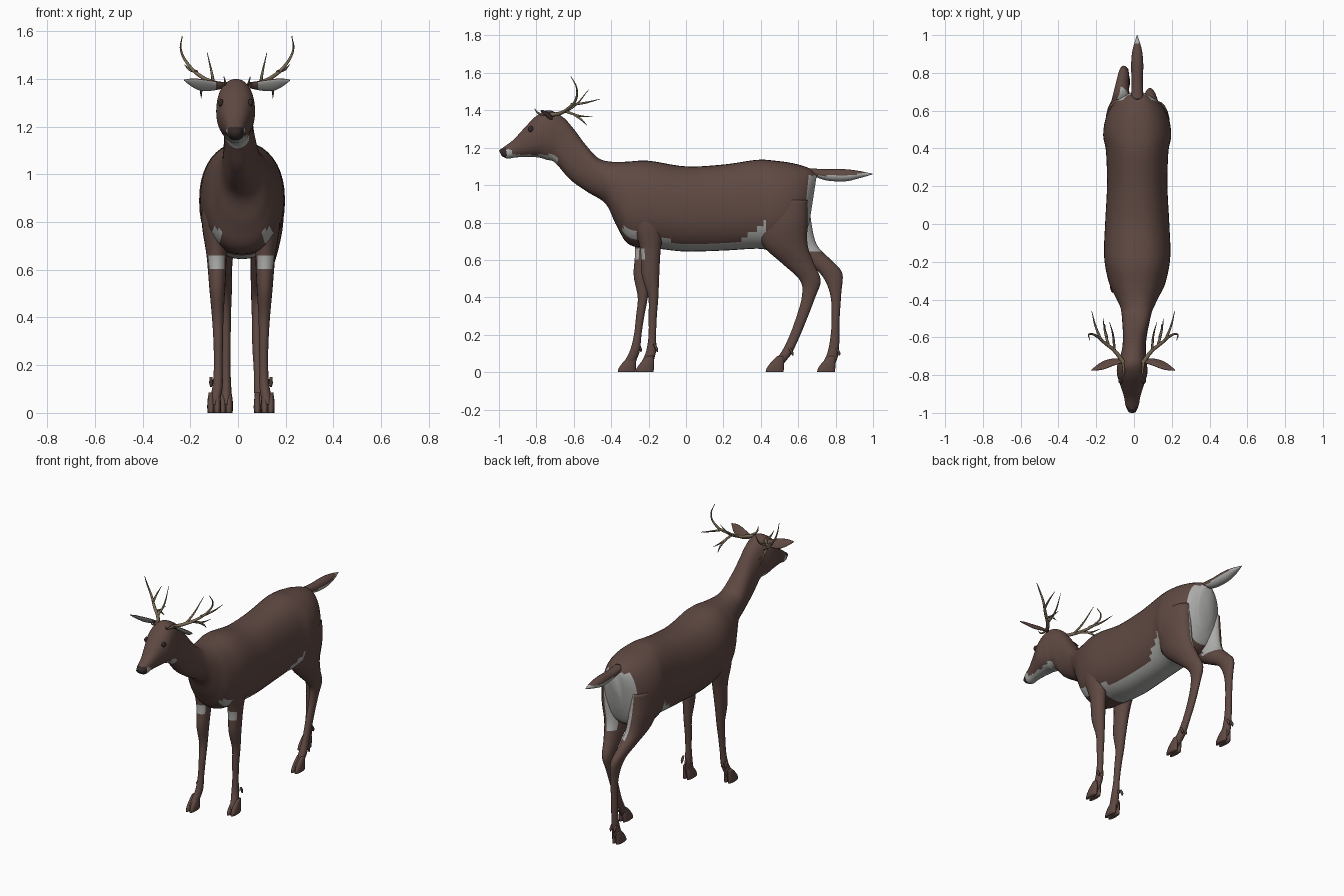
import bpy
import bmesh
from math import cos, sin, pi, copysign
from mathutils import Vector

cube = bpy.data.objects.get("Cube")
if cube:
    bpy.data.objects.remove(cube, do_unlink=True)


def make_material(name, colour):
    mat = bpy.data.materials.new(name)
    mat.use_nodes = True
    mat.diffuse_color = (*colour, 1)
    shader = next(n for n in mat.node_tree.nodes if n.type == "BSDF_PRINCIPLED")
    shader.inputs["Base Color"].default_value = (*colour, 1)
    shader.inputs["Roughness"].default_value = 0.8
    return mat


COAT = make_material("brown_coat", (0.115, 0.066, 0.055))
PALE = make_material("pale_fur", (0.42, 0.42, 0.41))
DARK = make_material("dark_nose_and_eyes", (0.035, 0.024, 0.022))
HORN = make_material("antler_bone", (0.19, 0.145, 0.09))


def smooth_rows(rows, steps):
    """Catmull-Rom interpolation between rows of numbers."""
    out = []
    last = len(rows) - 1
    for i in range(last):
        a, b, c, d = (rows[max(0, min(last, i + k))] for k in (-1, 0, 1, 2))
        for s in range(steps):
            t = s / steps
            out.append([q + t / 2 * (r - p + t * (2 * p - 5 * q + 4 * r - w
                        + t * (3 * (q - r) + w - p)))
                        for p, q, r, w in zip(a, b, c, d)])
    return out + [list(rows[-1])]


def loft(name, rings, sides=24, rule=None, power=1.0):
    """Skin oval rings given as centre, half-axis u and half-axis v."""
    bm = bmesh.new()
    loops = []
    for centre, u, v in rings:
        loop = []
        for k in range(sides):
            c, s = cos(2 * pi * k / sides), sin(2 * pi * k / sides)
            c, s = copysign(abs(c) ** power, c), copysign(abs(s) ** power, s)
            loop.append(bm.verts.new(centre + u * c + v * s))
        loops.append(loop)
    for a, b in zip(loops, loops[1:]):
        for k in range(sides):
            n = (k + 1) % sides
            bm.faces.new((a[k], a[n], b[n], b[k]))
    bm.faces.new(loops[0])
    bm.faces.new(loops[-1])
    bmesh.ops.recalc_face_normals(bm, faces=bm.faces)
    for f in bm.faces:
        f.smooth = True
        if rule:
            f.material_index = rule(f.calc_center_median(), f.normal)
    mesh = bpy.data.meshes.new(name)
    bm.to_mesh(mesh)
    bm.free()
    for mat in (COAT, PALE, DARK):
        mesh.materials.append(mat)
    obj = bpy.data.objects.new(name, mesh)
    bpy.context.collection.objects.link(obj)
    return obj


def spine_x(y):
    return 0.017 - 0.027 * max(0, min(1, (-y - 0.45) / 0.3))


def profile_rings(rows, steps):
    """Rings from rows of top y, top z, bottom y, bottom z, half width."""
    rings = []
    for ty, tz, by, bz, w in smooth_rows(rows, steps):
        x = spine_x(ty)
        top, low = Vector((x, ty, tz)), Vector((x, by, bz))
        rings.append(((top + low) / 2, Vector((w, 0, 0)), (top - low) / 2))
    return rings


def limb_rings(rows, steps):
    """Level rings from rows of x, y, z, half width, half depth."""
    return [(Vector((x, y, z)), Vector((rx, 0, 0)), Vector((0, ry, 0)))
            for x, y, z, rx, ry in smooth_rows(rows, steps)]


# Body, neck and head in one skin
def body_rule(p, n):
    side = abs(p.x - spine_x(p.y))
    if p.y < -0.96 and p.z < 1.2:
        return 2
    if p.y < -0.69 and p.z < (1.19 if p.y < -0.93 else 1.163):
        return 1
    if -0.14 < p.y < 0.43 and p.z < 0.69 + 0.7 * max(0, p.y - 0.27) + 0.4 * max(0, -0.05 - p.y):
        return 1
    if p.y > 0.62 + 0.1 * (p.z - 0.68) and p.z < 1.05:
        return 1
    if p.y < -0.25 and 0.71 < p.z < 0.77 and 0.09 < side < 0.13:
        return 1
    return 0


BODY = [
    (.70, 1.06, .66, .80, .05), (.66, 1.09, .62, .70, .12),
    (.58, 1.115, .55, .66, .165), (.48, 1.13, .46, .65, .18),
    (.38, 1.135, .38, .66, .165), (.2, 1.11, .2, .65, .16),
    (0, 1.10, 0, .645, .17), (-.2, 1.13, -.15, .66, .175),
    (-.32, 1.125, -.3, .68, .15), (-.40, 1.125, -.37, .78, .115),
    (-.47, 1.145, -.43, .90, .085), (-.54, 1.22, -.53, .965, .07),
    (-.60, 1.30, -.62, 1.03, .062), (-.66, 1.365, -.70, 1.12, .065),
    (-.735, 1.40, -.745, 1.135, .078), (-.80, 1.37, -.79, 1.148, .08),
    (-.86, 1.31, -.86, 1.15, .06), (-.92, 1.245, -.91, 1.148, .043),
    (-.965, 1.21, -.955, 1.142, .035), (-1, 1.185, -.985, 1.155, .02)]
loft("body", profile_rings(BODY, 6), 40, body_rule, 0.9)

# Tail, pale underneath
TAIL = [(.66, 1.09, .68, 1.05, .03), (.75, 1.085, .75, 1.025, .03),
        (.85, 1.085, .85, 1.02, .032), (.93, 1.075, .92, 1.035, .024),
        (1, 1.06, .99, 1.055, .003)]
loft("tail", profile_rings(TAIL, 6), 20,
     lambda p, n: int(p.y > 0.7 and p.z < 1.05 + 0.2 * max(0, p.y - 0.87)))


# Legs, each with two toes and two dewclaws
def leg(name, rows, rule):
    loft(name, limb_rings(rows, 5), 20, rule)
    x, y, z, rx, ry = rows[-1]
    for label, s in (("inner", -1), ("outer", 1)):
        cx = x + s * 0.013
        toe = [(cx, y + .025, .085, .010, .018), (cx, y + .008, .05, .015, .036),
               (cx, y - .003, .02, .016, .046), (cx, y - .006, 0, .014, .048)]
        loft(f"{name}_{label}_toe", limb_rings(toe, 3), 12)
        ax, ay, az, bx, by = rows[-3]
        claw = [(cx, ay + by * .6, az + .03, .006, .008),
                (cx, ay + by + .002, az + .005, .008, .008),
                (cx, ay + by + .005, az - .012, .003, .003)]
        loft(f"{name}_{label}_dewclaw", limb_rings(claw, 2), 8)


def front_rule(p, n):
    return int(0.61 < p.z < 0.67 and n.y < -0.6)


def hind_rule(p, n):
    inward = n.x * (1 if p.x > 0.017 else -1)
    return int(0.64 < p.z and p.y > 0.6 and inward < 0.1)


FRONT = [(.12, -.2, .95, .05, .10), (.125, -.2, .8, .052, .085),
         (.115, -.19, .66, .042, .055), (.112, -.19, .52, .033, .047),
         (.11, -.175, .40, .024, .027), (.108, -.178, .3, .02, .022),
         (.108, -.18, .2, .018, .02), (.11, -.185, .12, .021, .026),
         (.118, -.20, .07, .022, .03), (.125, -.215, .035, .02, .036)]
HIND_LEFT = [(.13, .52, .92, .055, .13), (.125, .52, .8, .065, .13),
             (.11, .53, .68, .058, .12), (.095, .6, .58, .042, .085),
             (.085, .665, .49, .03, .055), (.08, .655, .4, .022, .036),
             (.08, .615, .28, .02, .03), (.085, .575, .18, .019, .028),
             (.09, .535, .1, .023, .03), (.093, .50, .06, .022, .034),
             (.095, .48, .035, .02, .036)]
HIND_RIGHT = [(-.09, .53, .92, .055, .13), (-.085, .54, .8, .065, .13),
              (-.075, .59, .68, .055, .11), (-.065, .69, .6, .04, .085),
              (-.055, .775, .53, .03, .06), (-.05, .80, .42, .021, .03),
              (-.05, .80, .28, .019, .021), (-.05, .795, .17, .019, .025),
              (-.05, .785, .1, .022, .03), (-.05, .77, .06, .022, .034),
              (-.05, .755, .035, .02, .036)]
leg("front_left_leg", FRONT, front_rule)
leg("front_right_leg", [(.025 - x, y - .1 + .11 * z, z, rx, ry)
                        for x, y, z, rx, ry in FRONT], front_rule)
leg("hind_left_leg", HIND_LEFT, hind_rule)
leg("hind_right_leg", HIND_RIGHT, hind_rule)

# Antler branches as point paths, for the left side
BRANCHES = {
    "beam": [(.05, -.735, 1.375), (.10, -.67, 1.385), (.15, -.63, 1.41),
             (.2, -.59, 1.455), (.235, -.585, 1.52), (.23, -.615, 1.58)],
    "rear": [(.17, -.615, 1.43), (.2, -.54, 1.44), (.22, -.46, 1.46)],
    "inner": [(.1, -.67, 1.385), (.105, -.6, 1.42), (.125, -.52, 1.51)],
    "lower": [(.13, -.645, 1.395), (.15, -.57, 1.37), (.16, -.5, 1.365)],
    "drop": [(.14, -.6, 1.38), (.15, -.56, 1.35), (.15, -.53, 1.32)],
    "brow": [(.055, -.73, 1.38), (.05, -.79, 1.385), (.055, -.81, 1.41)]}

for side, s in (("left", 1), ("right", -1)):
    curve = bpy.data.curves.new(f"{side}_antler", "CURVE")
    curve.dimensions = "3D"
    curve.bevel_depth = 0.011
    curve.bevel_resolution = 2
    curve.resolution_u = 6
    curve.use_fill_caps = True
    curve.materials.append(HORN)
    for branch, points in BRANCHES.items():
        spline = curve.splines.new("BEZIER")
        spline.bezier_points.add(len(points) - 1)
        thick = 1.0 if branch == "beam" else 0.7
        for i, (bp, (x, y, z)) in enumerate(zip(spline.bezier_points, points)):
            bp.co = (s * x - 0.004, y, z)
            bp.handle_left_type = bp.handle_right_type = "AUTO"
            bp.radius = thick * (1 - 0.85 * (i / (len(points) - 1)) ** 1.5)
    bpy.context.collection.objects.link(bpy.data.objects.new(f"{side}_antler", curve))

    # Ear, pale on the front
    facing = Vector((0, -0.75, -0.66))
    across = Vector((0, -0.66, 0.75))
    ear = [(.055, -.725, 1.372, .014), (.10, -.73, 1.372, .027),
           (.15, -.745, 1.375, .033), (.19, -.76, 1.385, .022), (.222, -.775, 1.395, .002)]
    rings = [(Vector((s * x - .004, y, z)), across * w, facing * (w * 0.2 + .002))
             for x, y, z, w in smooth_rows(ear, 4)]
    loft(f"{side}_ear", rings, 16,
         lambda p, n: int(n.dot(facing) > 0.6 and abs(p.x) > 0.085))

    # Eye
    bpy.ops.mesh.primitive_uv_sphere_add(segments=16, ring_count=10, radius=0.016,
                                         location=(s * .062 - .01, -.83, 1.30))
    eye = bpy.context.object
    eye.name = f"{side}_eye"
    eye.scale.x = 0.7
    eye.data.materials.append(DARK)
    bpy.ops.object.shade_smooth()
